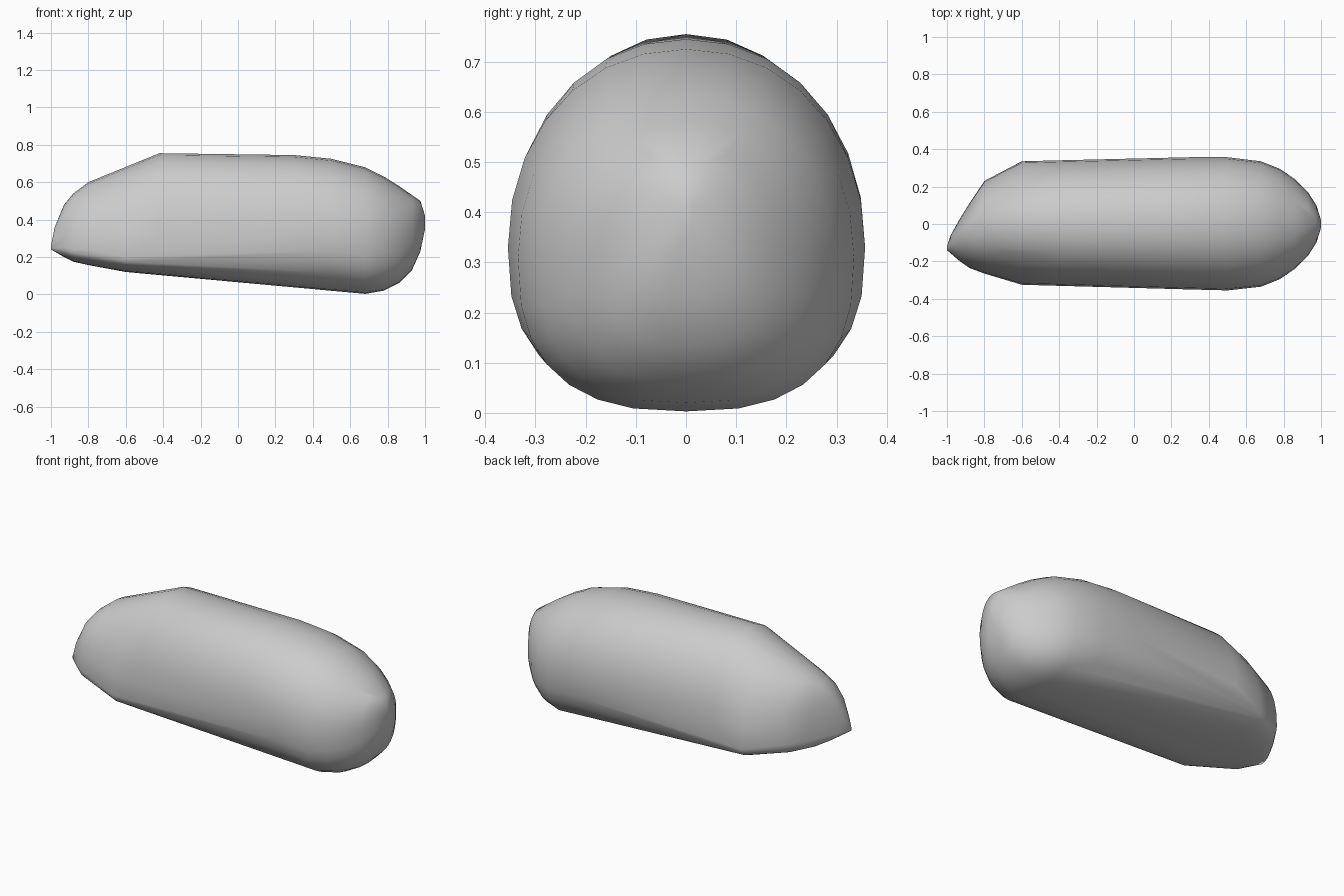
import bpy, bmesh
from math import cos, sin, pi
from mathutils import Vector

# Cross-sections along x:
# x, bottom z, top z, z of widest line, left y, right y, y of crown
SECTIONS = [
    (-1.00, 0.24, 0.26, 0.25, -0.14, -0.12, -0.13),
    (-0.98, 0.23, 0.36, 0.25, -0.155, -0.06, -0.10),
    (-0.93, 0.20, 0.48, 0.25, -0.20, 0.03, -0.06),
    (-0.88, 0.175, 0.54, 0.24, -0.235, 0.11, -0.04),
    (-0.80, 0.157, 0.60, 0.24, -0.265, 0.23, 0.00),
    (-0.60, 0.12, 0.68, 0.20, -0.325, 0.335, 0.00),
    (-0.42, 0.107, 0.755, 0.30, -0.33, 0.34, 0.00),
    (0.30, 0.041, 0.745, 0.33, -0.35, 0.357, 0.00),
    (0.50, 0.022, 0.725, 0.33, -0.355, 0.357, 0.00),
    (0.68, 0.003, 0.68, 0.31, -0.335, 0.335, 0.00),
    (0.78, 0.02, 0.63, 0.31, -0.295, 0.295, 0.00),
    (0.86, 0.06, 0.58, 0.32, -0.24, 0.24, 0.00),
    (0.93, 0.13, 0.53, 0.34, -0.17, 0.17, 0.00),
    (0.975, 0.23, 0.50, 0.36, -0.10, 0.10, 0.00),
    (1.00, 0.35, 0.42, 0.38, -0.02, 0.02, 0.00),
]
SIDES = 28


def spow(v, p):
    return abs(v) ** p * (1 if v >= 0 else -1)


def ring(x, zb, zt, zm, y0, y1, yc):
    """Rounded upper half, squarer flat-bottomed lower half."""
    pts = []
    for i in range(SIDES):
        a = 2 * pi * i / SIDES
        c, s = cos(a), sin(a)
        e = 2 / 2.1 if s >= 0 else 2 / 2.6
        half = (y1 - yc) if c >= 0 else (yc - y0)
        height = (zt - zm) if s >= 0 else (zm - zb)
        pts.append(Vector((x, yc + spow(c, e) * half, zm + spow(s, e) * height)))
    return pts


# Body: convex skin stretched over the sections
bm = bmesh.new()
for sec in SECTIONS:
    for p in ring(*sec):
        bm.verts.new(p)
bmesh.ops.convex_hull(bm, input=bm.verts[:])
bmesh.ops.delete(bm, geom=[v for v in bm.verts if not v.link_faces], context='VERTS')
bmesh.ops.remove_doubles(bm, verts=bm.verts[:], dist=0.004)
bmesh.ops.recalc_face_normals(bm, faces=bm.faces[:])
for f in bm.faces:
    f.smooth = True

mesh = bpy.data.meshes.new("body")
bm.to_mesh(mesh)
bm.free()
body = bpy.data.objects.new("body", mesh)
bpy.context.collection.objects.link(body)
